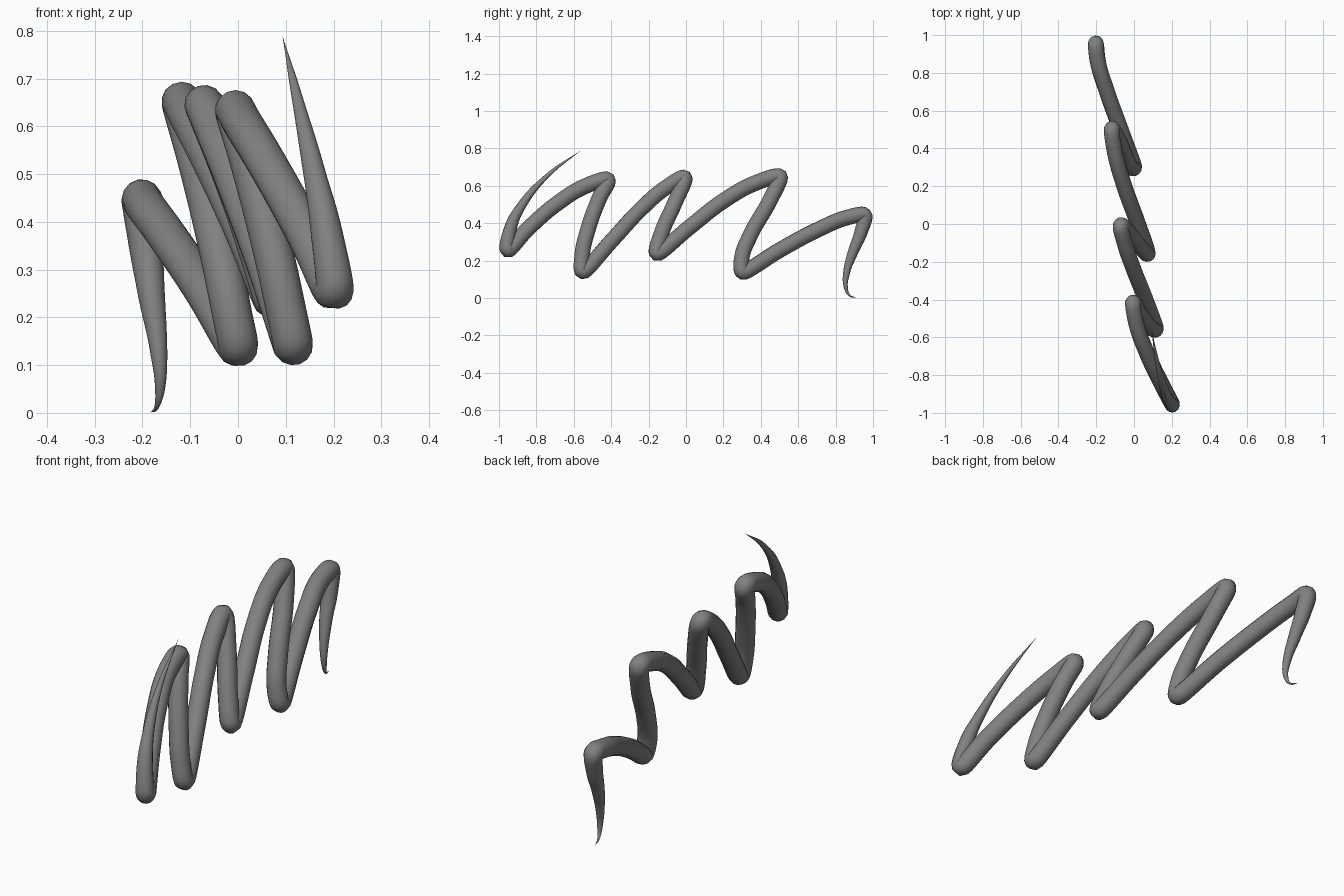
import bpy
from mathutils import Vector

if "Cube" in bpy.data.objects:
    bpy.data.objects.remove(bpy.data.objects["Cube"])

R = 0.042  # full tube radius

# tapered ends: x, y, z, radius
head = [(0.093, -0.56, 0.79, 0.0), (0.125, -0.74, 0.655, 0.012),
        (0.161, -0.877, 0.497, 0.024), (0.186, -0.938, 0.374, 0.034)]
tail = [(-0.193, 0.936, 0.353, 0.036), (-0.181, 0.893, 0.246, 0.028),
        (-0.166, 0.857, 0.128, 0.018), (-0.163, 0.855, 0.055, 0.011),
        (-0.17, 0.875, 0.013, 0.005), (-0.183, 0.92, 0.001, 0.0)]

# turning points of the zigzag: x, y, z
turns = [(0.201, -0.953, 0.257), (-0.006, -0.418, 0.631), (0.115, -0.551, 0.141),
         (-0.07, -0.008, 0.643), (0.073, -0.155, 0.238), (-0.118, 0.502, 0.649),
         (0.0, 0.305, 0.138), (-0.202, 0.954, 0.443)]

# points between turns: y, z (x follows the height)
strands = [[(-0.845, 0.37), (-0.674, 0.516), (-0.524, 0.604)],
           [(-0.463, 0.535), (-0.528, 0.353), (-0.556, 0.22)],
           [(-0.396, 0.308), (-0.235, 0.481), (-0.102, 0.594)],
           [(-0.06, 0.508), (-0.13, 0.348)],
           [(0.021, 0.38), (0.209, 0.525), (0.38, 0.618)],
           [(0.45, 0.524), (0.342, 0.332), (0.297, 0.205)],
           [(0.503, 0.257), (0.717, 0.371), (0.866, 0.431)]]

path = list(head)
corners = []
for i, a in enumerate(turns):
    corners.append(len(path))
    path.append((*a, R))
    if i < len(strands):
        b = turns[i + 1]
        for y, z in strands[i]:
            t = (z - a[2]) / (b[2] - a[2])
            bulge = 0.03 * t * (1 - t)
            path.append((a[0] + (b[0] - a[0]) * t + bulge, y, z, R))
path += tail

# swept round tube
curve = bpy.data.curves.new("squiggle_tube", 'CURVE')
curve.dimensions = '3D'
curve.bevel_depth = R
curve.bevel_resolution = 5
curve.resolution_u = 8
curve.use_fill_caps = True
spline = curve.splines.new('BEZIER')
spline.bezier_points.add(len(path) - 1)
for p, (x, y, z, r) in zip(spline.bezier_points, path):
    p.co = (x, y, z)
    p.radius = r / R
    p.handle_left_type = p.handle_right_type = 'AUTO'
spline.use_smooth = True

# tight bends: short handles along the direction of the turn
for c in corners:
    p = spline.bezier_points[c]
    co = Vector(path[c][:3])
    before = (Vector(path[c - 1][:3]) - co).normalized()
    after = (Vector(path[c + 1][:3]) - co).normalized()
    along = (after - before).normalized() * 0.016
    p.handle_left_type = p.handle_right_type = 'FREE'
    p.handle_left = co - along
    p.handle_right = co + along

tube = bpy.data.objects.new("squiggle_tube", curve)
bpy.context.collection.objects.link(tube)

# dark grey
mat = bpy.data.materials.new("dark_grey")
mat.diffuse_color = (0.22, 0.22, 0.22, 1)
mat.use_nodes = True
mat.node_tree.nodes["Principled BSDF"].inputs["Base Color"].default_value = mat.diffuse_color
curve.materials.append(mat)

bpy.context.view_layer.objects.active = tube
tube.select_set(True)
bpy.ops.object.convert(target='MESH')
bpy.ops.object.shade_smooth()
